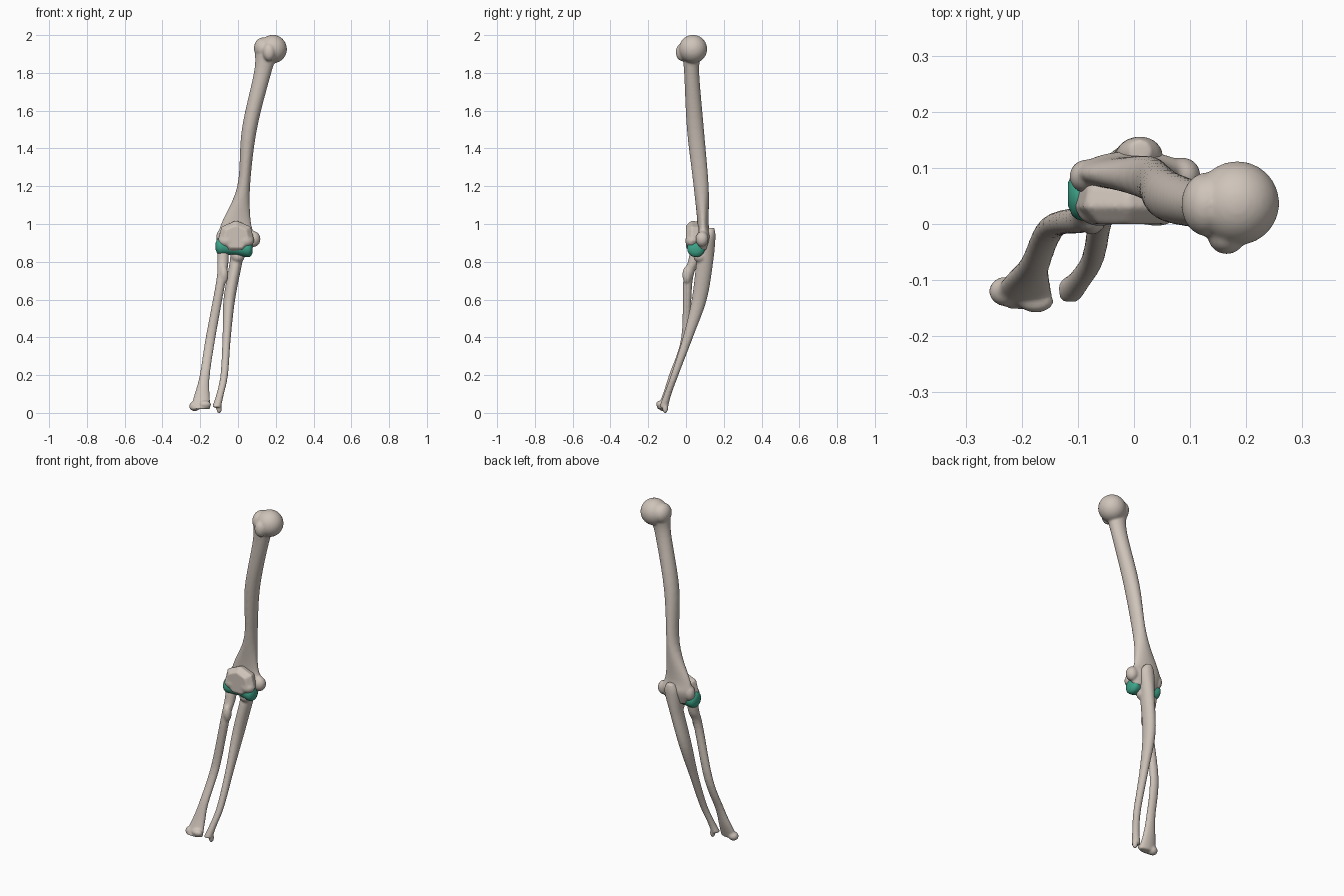
import bpy, bmesh, math
from mathutils import Vector, Matrix

if "Cube" in bpy.data.objects:
    bpy.data.objects.remove(bpy.data.objects["Cube"], do_unlink=True)


def material(name, red, green, blue):
    mat = bpy.data.materials.new(name)
    mat.use_nodes = True
    color = (red, green, blue, 1)
    mat.diffuse_color = color
    shader = mat.node_tree.nodes["Principled BSDF"]
    shader.inputs["Base Color"].default_value = color
    shader.inputs["Roughness"].default_value = .7
    return mat


BONE = material("bone", red=.62, green=.55, blue=.49)
CARTILAGE = material("green cartilage", red=.05, green=.38, blue=.26)
SIDES = 24
STEPS = 6
TURN = [math.tau * side / SIDES for side in range(SIDES)]


def section(x, y, z, wide, deep=None):
    """One elliptical cross-section, given by half width and half depth."""
    return Vector((x, y, z, wide, deep or wide))


def spline(points):
    """Smooth curve through all the given sections."""
    curve = []
    padded = [points[0], *points, points[-1]]
    for before, start, end, after in zip(padded, points, points[1:], padded[3:]):
        leave, arrive = (end - before) / 2, (after - start) / 2
        for step in range(STEPS):
            t = step / STEPS
            ease = t * t * (3 - 2 * t)
            curve.append(start.lerp(end, ease) + leave * t * (1 - t) ** 2
                         - arrive * t * t * (1 - t))
    return curve + [points[-1]]


def skin(bm, rings):
    """Join rings of points into a closed tube."""
    loops = [[bm.verts.new(point) for point in ring] for ring in rings]
    for low, high in zip(loops, loops[1:]):
        for side in range(SIDES):
            last = side - 1
            bm.faces.new((low[last], low[side], high[side], high[last]))
    bm.faces.new(loops[0])
    bm.faces.new(loops[-1])


def shaft(bm, *sections):
    skin(bm, [[(x + wide * math.cos(a), y + deep * math.sin(a), z) for a in TURN]
              for x, y, z, wide, deep in spline(sections)])


def blob(bm, x, y, z, radius, tall=1, wide=1):
    """Rounded swelling, optionally stretched in height or width."""
    stretch = Matrix.Diagonal((radius * wide, radius, radius * tall, 1))
    bmesh.ops.create_uvsphere(bm, u_segments=SIDES, v_segments=SIDES, radius=1,
                              matrix=Matrix.Translation((x, y, z)) @ stretch)


def finish(bm, name, mat, fuse=True):
    """Make the object, fusing its overlapping masses into one smooth surface."""
    bmesh.ops.recalc_face_normals(bm, faces=bm.faces)
    mesh = bpy.data.meshes.new(name)
    bm.to_mesh(mesh)
    bm.free()
    mesh.materials.append(mat)
    mesh.shade_smooth()
    part = bpy.data.objects.new(name, mesh)
    bpy.context.collection.objects.link(part)
    if fuse:
        remesh = part.modifiers.new("fuse", "REMESH")
        remesh.mode = "VOXEL"
        remesh.voxel_size = .006
        remesh.use_smooth_shade = True
        relax = part.modifiers.new("relax", "SMOOTH")
        relax.factor = .5
        relax.iterations = 4


# Upper arm bone: flared shaft, ball head, tubercles and epicondyles
bm = bmesh.new()
shaft(bm,
      section(x=0, y=.08, z=.86, wide=.07, deep=.03),
      section(x=0, y=.09, z=.93, wide=.1, deep=.04),
      section(x=-.01, y=.09, z=1, wide=.08, deep=.03),
      section(x=.03, y=.08, z=1.2, wide=.034, deep=.04),
      section(x=.06, y=.05, z=1.5, wide=.04, deep=.045),
      section(x=.13, y=.03, z=1.8, wide=.046, deep=.04),
      section(x=.15, y=.03, z=1.9, wide=.06, deep=.05))
blob(bm, x=.184, y=.037, z=1.926, radius=.075)
blob(bm, x=.13, y=.035, z=1.93, radius=.057, wide=.8)
blob(bm, x=.165, y=-.02, z=1.91, radius=.034, tall=1.4)
blob(bm, x=.085, y=.085, z=.92, radius=.034, tall=1.2)
blob(bm, x=-.085, y=.085, z=.93, radius=.03, tall=1.5)
finish(bm, "upper_arm_bone", BONE)

# Cartilage spool along the joint axis: waisted in the middle, rounded at the ends
bm = bmesh.new()
rings = []
for step in range(SIDES + 1):
    t = (step / SIDES * 2 - 1) * .98
    radius = (.045 - .006 * math.cos(math.pi * t)) * math.sqrt(1 - t ** 8)
    rings.append([(t / 10 - .02, .053 + radius * math.cos(a),
                   .876 - t / 150 + radius * math.sin(a)) for a in TURN])
skin(bm, rings)
finish(bm, "elbow_cartilage", CARTILAGE, fuse=False)

# Seven-sided bone mass with two low swellings on the front of the joint
bm = bmesh.new()
for y, size in ((0, .7), (.03, 1), (.07, .9)):
    for corner in range(7):
        a = math.tau * corner / 7
        bm.verts.new((.1 * size * math.sin(a) - .01, y, .93 + .09 * size * math.cos(a)))
bmesh.ops.convex_hull(bm, input=bm.verts)
for x in (-.06, .04):
    blob(bm, x, y=.03, z=.91, radius=.034, wide=1.3)
finish(bm, "joint_front", BONE)

# Outer forearm bone: round head, tuberosity and wide wrist end
bm = bmesh.new()
shaft(bm,
      section(x=-.08, y=.05, z=.85, wide=.03),
      section(x=-.08, y=.04, z=.8, wide=.03),
      section(x=-.09, y=.01, z=.7, wide=.025),
      section(x=-.145, y=-.005, z=.4, wide=.026, deep=.02),
      section(x=-.176, y=-.07, z=.2, wide=.027, deep=.02),
      section(x=-.19, y=-.1, z=.1, wide=.04, deep=.022),
      section(x=-.2, y=-.13, z=.02, wide=.055, deep=.025))
blob(bm, x=-.075, y=.005, z=.73, radius=.024, tall=2)
blob(bm, x=-.23, y=-.12, z=.035, radius=.026, wide=1.1)
blob(bm, x=-.175, y=-.138, z=.045, radius=.02, wide=1.6)
finish(bm, "outer_forearm_bone", BONE)

# Inner forearm bone: hooked elbow end tapering to a small wrist knob
bm = bmesh.new()
shaft(bm,
      section(x=.01, y=.13, z=.98, wide=.02),
      section(x=.01, y=.12, z=.93, wide=.042, deep=.036),
      section(x=-.01, y=.1, z=.8, wide=.034, deep=.044),
      section(x=-.046, y=.07, z=.6, wide=.031, deep=.04),
      section(x=-.06, y=.01, z=.4, wide=.022, deep=.027),
      section(x=-.073, y=-.06, z=.2, wide=.02),
      section(x=-.097, y=-.1, z=.09, wide=.02),
      section(x=-.114, y=-.118, z=.03, wide=.024))
blob(bm, x=0, y=.075, z=.83, radius=.036)
blob(bm, x=-.1, y=-.11, z=.024, radius=.015, tall=1.8)
finish(bm, "inner_forearm_bone", BONE)
